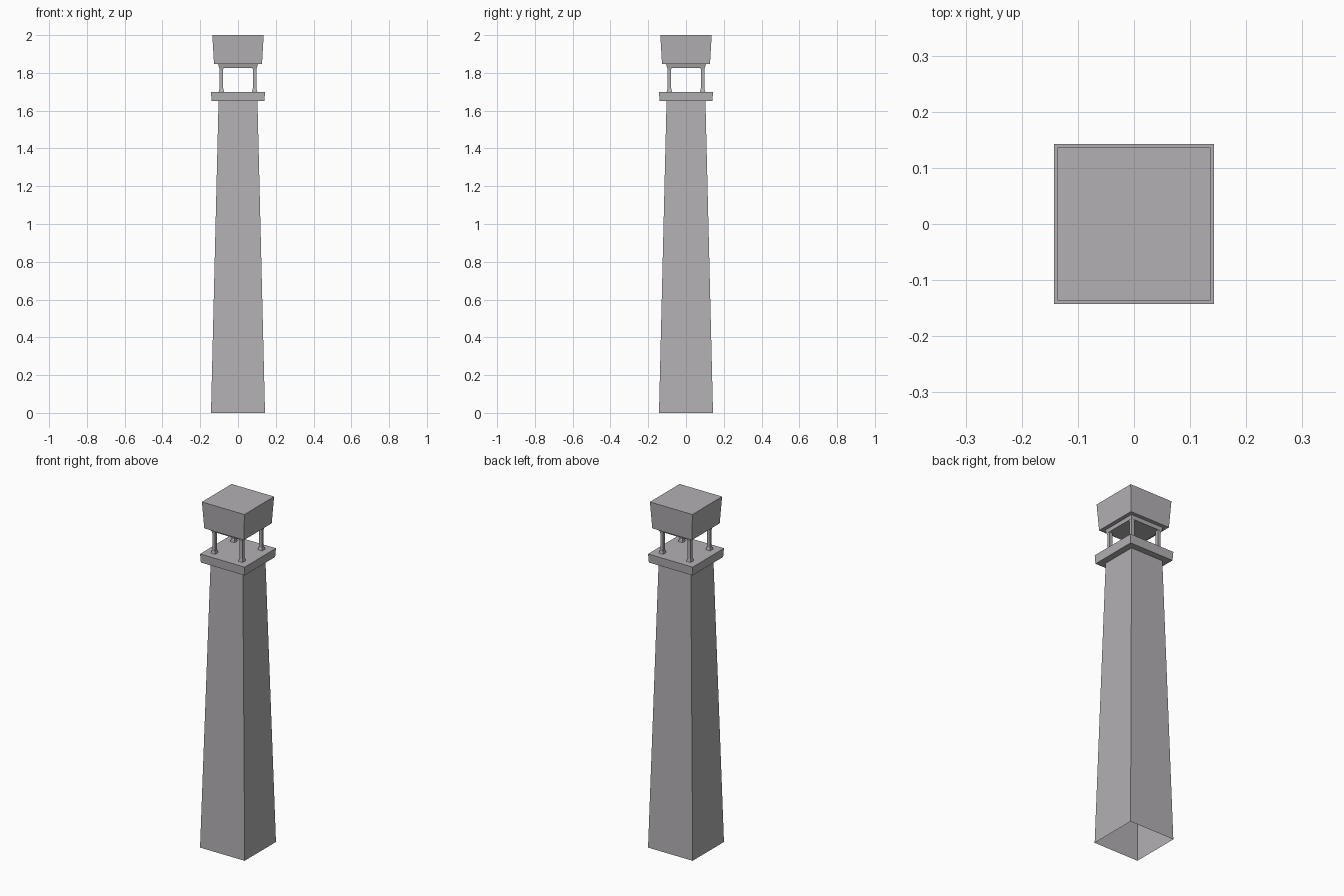
import bpy, bmesh

if "Cube" in bpy.data.objects:
    bpy.data.objects.remove(bpy.data.objects["Cube"])

stone = bpy.data.materials.new("warm grey stone")
stone.diffuse_color = (0.45, 0.435, 0.45, 1)
stone.use_nodes = True
stone.node_tree.nodes["Principled BSDF"].inputs["Base Color"].default_value = stone.diffuse_color


def tapered_block(name, z0, z1, half0, half1, centre=(0, 0), open_bottom=False):
    """Square block whose half-width goes from half0 at z0 to half1 at z1."""
    bm = bmesh.new()
    bmesh.ops.create_cube(bm, size=2)
    for v in bm.verts:
        half, z = (half1, z1) if v.co.z > 0 else (half0, z0)
        v.co = (centre[0] + v.co.x * half, centre[1] + v.co.y * half, z)
    if open_bottom:
        bm.normal_update()
        under = [f for f in bm.faces if f.normal.z < -0.9]
        bmesh.ops.delete(bm, geom=under, context='FACES_ONLY')
    mesh = bpy.data.meshes.new(name)
    bm.to_mesh(mesh)
    bm.free()
    mesh.materials.append(stone)
    obj = bpy.data.objects.new(name, mesh)
    bpy.context.collection.objects.link(obj)
    return obj


# Tall hollow shaft and the gallery slab on top of it
tapered_block("shaft", 0, 1.65, 0.143, 0.103, open_bottom=True)
tapered_block("gallery_slab", 1.65, 1.70, 0.140, 0.143)

# Four corner posts with flared feet and capitals
for side_x, x in (("left", -0.088), ("right", 0.088)):
    for side_y, y in (("front", -0.088), ("back", 0.088)):
        tag = f"{side_y}_{side_x}"
        tapered_block(f"{tag}_foot", 1.70, 1.717, 0.014, 0.010, (x, y))
        tapered_block(f"{tag}_post", 1.717, 1.815, 0.009, 0.009, (x, y))
        tapered_block(f"{tag}_capital", 1.815, 1.826, 0.009, 0.011, (x, y))

# Stepped plate and heavy block of the cap
tapered_block("cap_plate", 1.826, 1.846, 0.100, 0.105)
tapered_block("cap_block", 1.846, 2.0, 0.127, 0.136)
